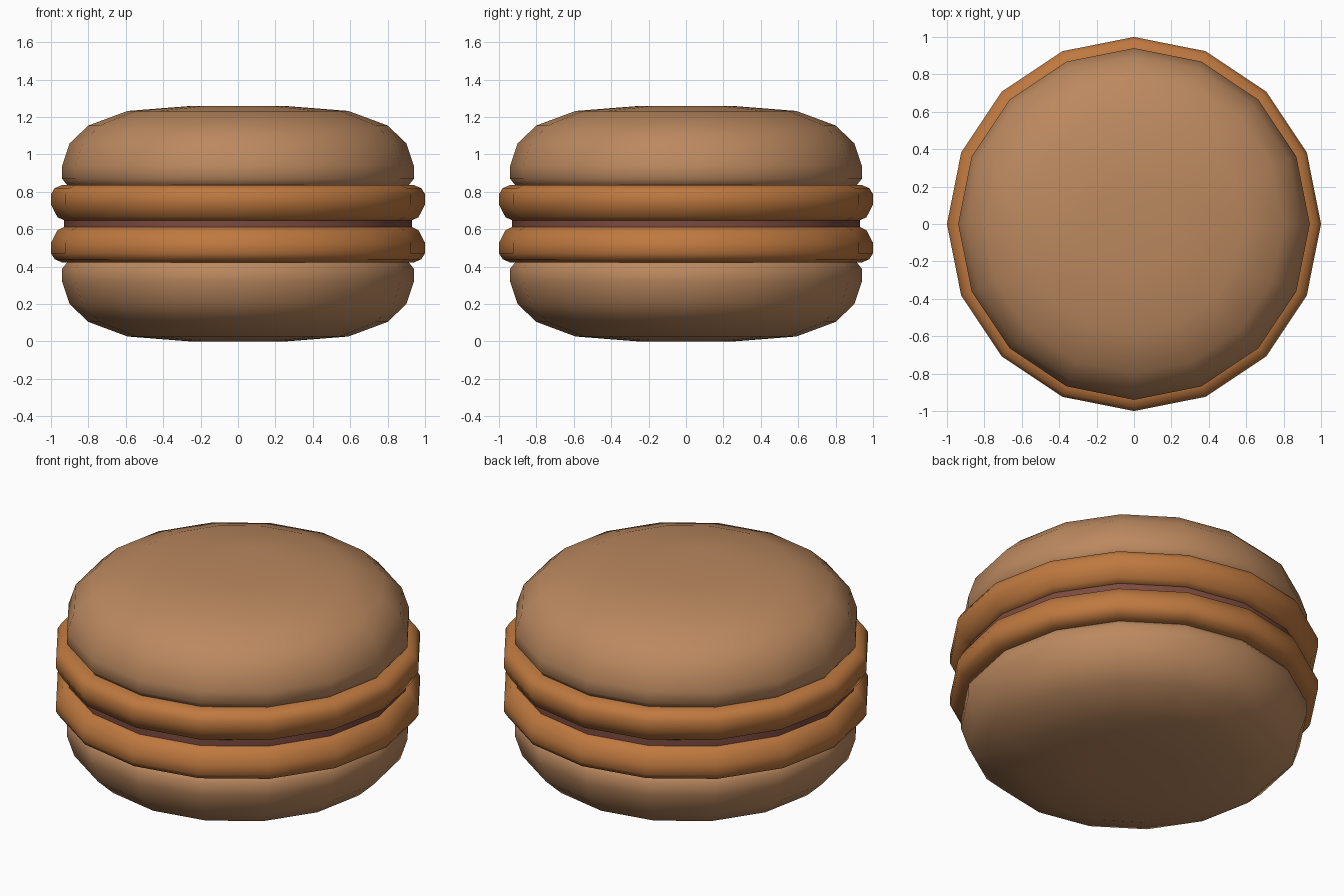
import bpy, bmesh
from math import cos, sin, pi, radians

if "Cube" in bpy.data.objects:
    bpy.data.objects.remove(bpy.data.objects["Cube"])

SIDES = 16
MID = 0.629  # height of the mirror plane between both halves


def material(name, color):
    m = bpy.data.materials.new(name)
    m.diffuse_color = (*color, 1)
    m.use_nodes = True
    m.node_tree.nodes["Principled BSDF"].inputs["Base Color"].default_value = m.diffuse_color
    return m


def lathe(name, profile, mat, flip=False):
    """Revolve (radius, height above MID) points into a closed solid."""
    s = -1 if flip else 1
    bm = bmesh.new()
    rings = [[bm.verts.new((r * cos(2 * pi * i / SIDES), r * sin(2 * pi * i / SIDES), MID + s * h))
              for i in range(SIDES)] for r, h in profile]
    for a, b in zip(rings, rings[1:]):
        for i in range(SIDES):
            j = (i + 1) % SIDES
            bm.faces.new((a[i], a[j], b[j], b[i]))
    bm.faces.new(rings[0])
    bm.faces.new(rings[-1])
    bmesh.ops.recalc_face_normals(bm, faces=bm.faces)
    me = bpy.data.meshes.new(name)
    bm.to_mesh(me)
    bm.free()
    me.materials.append(mat)
    ob = bpy.data.objects.new(name, me)
    bpy.context.collection.objects.link(ob)
    bpy.ops.object.select_all(action='DESELECT')
    ob.select_set(True)
    bpy.context.view_layer.objects.active = ob
    bpy.ops.object.shade_smooth_by_angle(angle=radians(60))
    return ob


shell_mat = material("shell", (0.50, 0.25, 0.115))
foot_mat = material("foot", (0.52, 0.19, 0.05))
filling_mat = material("filling", (0.20, 0.07, 0.05))

# Rounded cookie shell and the bulging foot around its rim
shell = [(0.88, 0.17), (0.92, 0.215), (0.94, 0.24), (0.94, 0.31), (0.90, 0.43),
         (0.80, 0.525), (0.59, 0.603), (0.26, 0.629)]
foot = [(0.93, 0.018), (0.965, 0.035), (1.0, 0.102), (1.0, 0.158),
        (0.98, 0.19), (0.94, 0.207), (0.88, 0.207)]

for label, flip in (("upper", False), ("lower", True)):
    lathe(label + "_shell", shell, shell_mat, flip)
    lathe(label + "_foot", foot, foot_mat, flip)

# Thin filling between the halves
lathe("filling", [(0.93, -0.03), (0.93, 0.03)], filling_mat)
